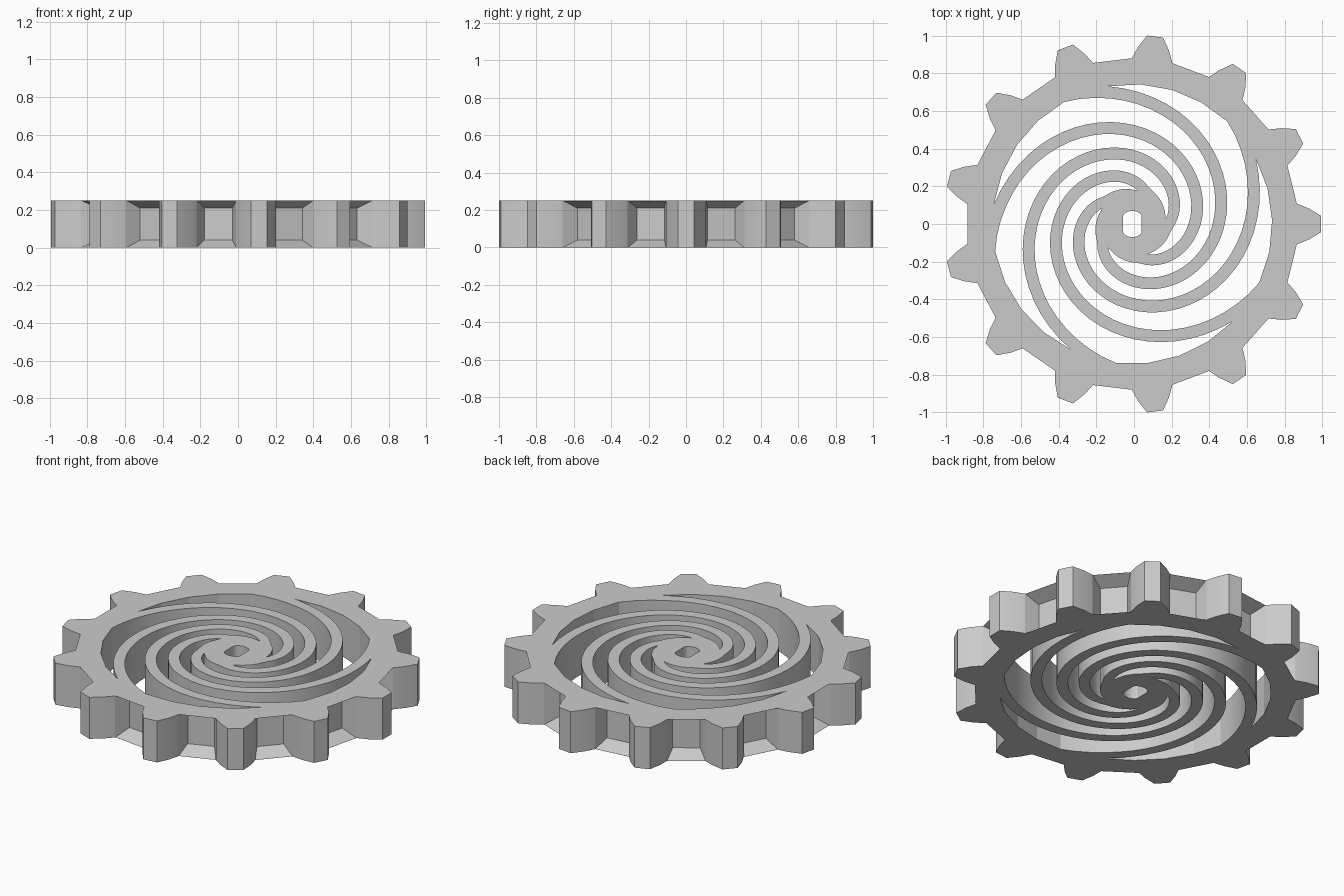
import bpy, bmesh
from math import pi, sin, cos, radians
from mathutils import Matrix

HEIGHT = 0.25
CENTRE_X = -0.009
TEETH, SPOKES = 13, 5
PITCH = 2 * pi / TEETH
TURN = 2 * pi / SPOKES
PHASE = radians(102)

cube = bpy.data.objects.get("Cube")
if cube:
    bpy.data.objects.remove(cube)

grey = bpy.data.materials.new("plain_grey")
grey.use_nodes = True
grey.diffuse_color = (0.6, 0.6, 0.6, 1)
grey.node_tree.nodes["Principled BSDF"].inputs["Base Color"].default_value = grey.diffuse_color


def polar(r, a):
    return (r * cos(a), r * sin(a))


def rotate(p, a):
    return (p[0] * cos(a) - p[1] * sin(a), p[0] * sin(a) + p[1] * cos(a))


def steps(start, end, count):
    return [start + (end - start) * i / count for i in range(count + 1)]


# Spiral spoke edges; t counts fifths of a turn
def spoke_outer(t):
    return (0.288 + 0.127 * t + 0.0055 * t * (t - 1)
            + 0.046 * t * (t - 1) * (t - 2) / 6)


def spoke_inner(t):
    return spoke_outer(t) - 0.065


def hub_side(t):
    hub = 0.178 + 0.04 * (t + 1.3)
    return max(hub, spoke_outer(t)) if t < 0 else spoke_outer(t)


# Toothed outline
half_tooth = [(0.873, 0.108), (0.936, 0.083), (1.002, 0.043)]
tooth = [(x, -y) for x, y in half_tooth] + half_tooth[::-1]
outline = [rotate(p, k * PITCH) for k in range(TEETH) for p in tooth]

# Spiral window between two spokes, closed by the rim
upper = [(min(spoke_inner(u), 0.742), u - 1) for u in steps(-0.3, 3.24, 40)]
rim = [(0.742, u - 1) for u in steps(3.24, 3.97, 4)][1:]
lower = [(hub_side(t), t) for t in steps(2.97, -1.3, 48)][1:-1]
window = [polar(r, PHASE + t * TURN) for r, t in upper + rim + lower]

# Shaft hole with two flat sides
hole = []
for i in range(24):
    x, y = polar(0.07, (i + 0.5) * 2 * pi / 24)
    hole.append((max(-0.05, min(0.05, x)), y))

# Gear body: filled and extruded outlines
curve = bpy.data.curves.new("gear_wheel", "CURVE")
curve.dimensions = "2D"
curve.fill_mode = "BOTH"
curve.extrude = HEIGHT / 2
loops = [outline, hole]
loops += [[rotate(p, k * TURN) for p in window] for k in range(SPOKES)]
for loop in loops:
    spline = curve.splines.new("POLY")
    spline.points.add(len(loop) - 1)
    for point, (x, y) in zip(spline.points, loop):
        point.co = (x, y, 0, 1)
    spline.use_cyclic_u = True
gear = bpy.data.objects.new("gear_wheel", curve)
bpy.context.collection.objects.link(gear)
bpy.ops.object.select_all(action="DESELECT")
gear.select_set(True)
bpy.context.view_layer.objects.active = gear
bpy.ops.object.convert(target="MESH")
gear = bpy.context.view_layer.objects.active

bm = bmesh.new()
bm.from_mesh(gear.data)
bmesh.ops.remove_doubles(bm, verts=bm.verts, dist=0.0002)
bmesh.ops.translate(bm, verts=bm.verts, vec=(0, 0, HEIGHT / 2))
bmesh.ops.recalc_face_normals(bm, faces=bm.faces)
bm.to_mesh(gear.data)
bm.free()

# Tapered pockets between the teeth
bm = bmesh.new()
for k in range(TEETH):
    verts = []
    for x, half, low in ((0.79, 0.075, 0.04), (0.8824, 0.108, -0.004)):
        for y in (-half, half):
            for z in (low, HEIGHT - low):
                verts.append(bm.verts.new((x, y, z)))
    bmesh.ops.convex_hull(bm, input=verts)
    bmesh.ops.rotate(bm, verts=verts, matrix=Matrix.Rotation((k + 0.5) * PITCH, 3, "Z"))
bmesh.ops.recalc_face_normals(bm, faces=bm.faces)
mesh = bpy.data.meshes.new("pocket_cutter")
bm.to_mesh(mesh)
bm.free()
cutter = bpy.data.objects.new("pocket_cutter", mesh)
cutter.hide_render = True
bpy.context.collection.objects.link(cutter)

cut = gear.modifiers.new("pockets", "BOOLEAN")
cut.operation = "DIFFERENCE"
cut.solver = "EXACT"
cut.object = cutter
bpy.ops.object.modifier_apply(modifier=cut.name)
bpy.data.objects.remove(cutter)

# Finish
gear.data.materials.clear()
gear.data.materials.append(grey)
gear.location.x = CENTRE_X
bpy.ops.object.shade_smooth_by_angle(angle=radians(10))
